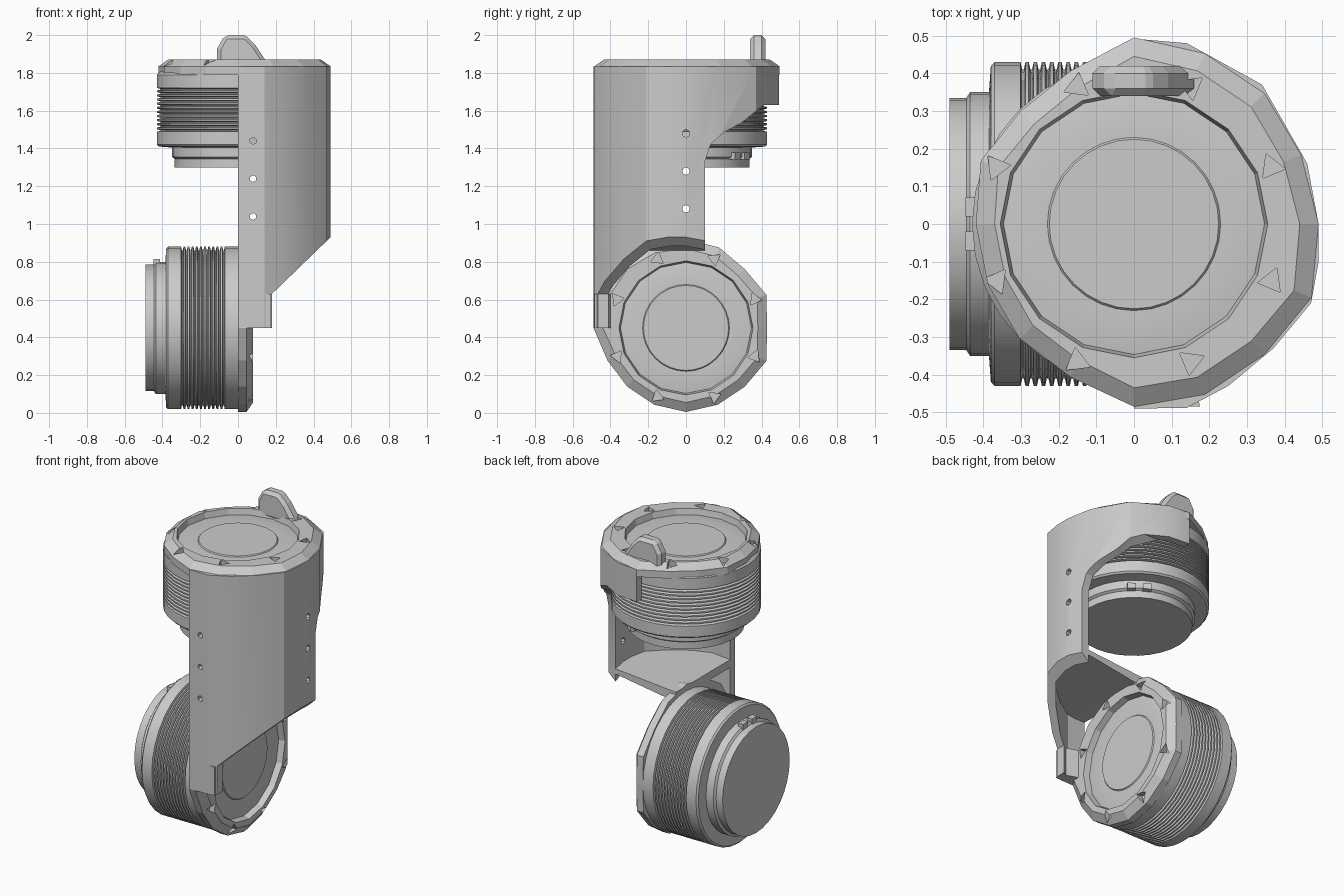
import bpy, bmesh, math
from mathutils import Matrix, Vector

if "Cube" in bpy.data.objects:
    bpy.data.objects.remove(bpy.data.objects["Cube"], do_unlink=True)

grey = bpy.data.materials.new("satin grey")
grey.use_nodes = True
grey.diffuse_color = (0.6, 0.6, 0.6, 1)
grey.node_tree.nodes["Principled BSDF"].inputs["Base Color"].default_value = grey.diffuse_color


def finish(name, bm, matrix=None):
    bmesh.ops.recalc_face_normals(bm, faces=bm.faces)
    if matrix:
        bm.transform(matrix)
    mesh = bpy.data.meshes.new(name)
    bm.to_mesh(mesh)
    bm.free()
    mesh.materials.append(grey)
    ob = bpy.data.objects.new(name, mesh)
    bpy.context.collection.objects.link(ob)
    return ob


def smooth(ob, degrees):
    bpy.ops.object.select_all(action='DESELECT')
    ob.select_set(True)
    bpy.context.view_layer.objects.active = ob
    bpy.ops.object.shade_smooth_by_angle(angle=math.radians(degrees))


def skin(bm, rings, closed=False):
    """Bridge rings of equal length, capping the ends unless closed."""
    loops = [[bm.verts.new(p) for p in ring] for ring in rings]
    pairs = list(zip(loops, loops[1:])) + ([(loops[-1], loops[0])] if closed else [])
    n = len(loops[0])
    for a, b in pairs:
        for i in range(n):
            j = (i + 1) % n
            bm.faces.new((a[i], a[j], b[j], b[i]))
    if not closed:
        bm.faces.new(loops[0])
        bm.faces.new(loops[-1])


def prism(name, outline, axis, lo, hi):
    place = {'x': lambda a, b, d: (d, a, b),
             'y': lambda a, b, d: (a, d, b),
             'z': lambda a, b, d: (a, b, d)}[axis]
    bm = bmesh.new()
    skin(bm, [[place(a, b, d) for a, b in outline] for d in (lo, hi)])
    return finish(name, bm)


def carve(ob, cutter, operation):
    mod = ob.modifiers.new("carve", 'BOOLEAN')
    mod.object, mod.operation, mod.solver = cutter, operation, 'EXACT'
    bpy.context.view_layer.objects.active = ob
    bpy.ops.object.modifier_apply(modifier=mod.name)
    bpy.data.objects.remove(cutter, do_unlink=True)


def circle(radius, z, n):
    return [(radius * math.cos(math.tau * i / n), radius * math.sin(math.tau * i / n), z)
            for i in range(n)]


def cutter_cylinder(matrix, radius, depth, sides):
    bm = bmesh.new()
    bmesh.ops.create_cone(bm, cap_ends=True, segments=sides, radius1=radius,
                          radius2=radius, depth=depth)
    return finish("cutter", bm, matrix)


def motor(name, matrix, flange_radii, port_angle):
    # Finned body turned around its own axis, from face plate to end cap
    profile = [(0.225, 0.048), (0.23, 0.042), (0.36, 0.042), (0.4, 0.03), (0.43, 0), (0.43, -0.07)]
    fins = 11
    pitch = 0.24 / fins
    for i in range(fins):
        top = -0.07 - i * pitch
        profile += [(0.41, top - 0.2 * pitch), (0.41, top - 0.4 * pitch),
                    (0.43, top - 0.6 * pitch), (0.43, top - pitch)]
    profile += [(0.43, -0.37), (0.42, -0.38), (0.35, -0.385), (0.35, -0.435),
                (0.335, -0.445), (0.335, -0.49)]
    bm = bmesh.new()
    skin(bm, [circle(r, z, 32) for r, z in profile])
    smooth(finish(name + "_body", bm, matrix), 25)

    # Faceted flange with a bevelled rim
    n = len(flange_radii)

    def rim(inset, z):
        return [((r - inset) * math.cos(math.tau * i / n),
                 (r - inset) * math.sin(math.tau * i / n), z)
                for i, r in enumerate(flange_radii)]
    bm = bmesh.new()
    skin(bm, [rim(0, 0), rim(0, 0.045), rim(0.05, 0.08),
              circle(0.355, 0.08, n), circle(0.345, 0.035, n), circle(0.345, 0, n)], True)
    flange = finish(name + "_flange", bm, matrix)
    # Triangular bolt pockets around the flange
    for i in range(8):
        spot = (Matrix.Rotation(math.tau * (i + 0.5) / 8, 4, 'Z')
                @ Matrix.Translation((0.395, 0, 0.075)))
        carve(flange, cutter_cylinder(matrix @ spot, 0.038, 0.06, 3), 'DIFFERENCE')

    # Cable port on the end cap
    for side in (-1, 1):
        bm = bmesh.new()
        bmesh.ops.create_cube(bm, size=1, matrix=(
            Matrix.Rotation(port_angle, 4, 'Z')
            @ Matrix.Translation((0.34, side * 0.045, -0.43))
            @ Matrix.Diagonal((0.05, 0.05, 0.035, 1))))
        finish(name + "_port", bm, matrix)


# Upper motor stands upright, lower motor lies along x
motor("upper_motor", Matrix.Translation((0, 0, 1.79)),
      [.49, .48, .49, .49, .495, .44, .425, .44, .42, .42, .43, .44, .485, .49, .49, .51],
      math.radians(55))
motor("lower_motor", Matrix.Translation((0, 0, 0.45)) @ Matrix.Rotation(math.pi / 2, 4, 'Y'),
      [.445, .44, .44, .46, .43, .46, .44, .46, .47, .48, .49, .49, .49, .45, .44, .44],
      math.pi)

# Bracket: curved shell trimmed by its front and side outlines
plan = [(0, -.49), (.14, -.488), (.25, -.43), (.37, -.33), (.47, -.21), (.49, -.1), (.49, 0),
        (.46, .16), (.34, .37), (.14, .48), (0, .492)]
inner = [(x * 0.9, y * 0.9) for x, y in plan]
bracket = prism("bracket_shell", plan + inner[::-1], 'z', 0.4, 1.9)
front_outline = [(-.05, .45), (.18, .45), (.18, .63), (.49, .93), (.6, 1), (.6, 1.835), (-.05, 1.835)]
side_outline = [(-.6, .3), (.1, .3), (.1, 1.33), (.13, 1.42), (.2, 1.485), (.3, 1.54),
                (.41, 1.63), (.6, 1.63), (.6, 1.88), (-.6, 1.88)]
carve(bracket, prism("cutter", front_outline, 'y', -1, 1), 'INTERSECT')
carve(bracket, prism("cutter", side_outline, 'x', -1, 1), 'INTERSECT')

# Screw holes through the side and front walls
for z in (1.08, 1.28, 1.48):
    carve(bracket, cutter_cylinder(Matrix.Translation((0.46, 0, z))
          @ Matrix.Rotation(math.pi / 2, 4, 'Y'), 0.02, 0.2, 8), 'DIFFERENCE')
    carve(bracket, cutter_cylinder(Matrix.Translation((0.08, -0.46, z - 0.04))
          @ Matrix.Rotation(math.pi / 2, 4, 'X'), 0.018, 0.2, 6), 'DIFFERENCE')
smooth(bracket, 25)

# Sloping floor joining the bracket to the lower flange
floor = prism("bracket_floor", [(0, .86), (.08, .86), (.48, .922), (.48, .95), (0, .91)],
              'y', -.5, .1)
carve(floor, prism("cutter", [(x * 0.97, y * 0.97) for x, y in plan], 'z', 0, 2), 'INTERSECT')

# Foot block tying the front wall to the lower flange
prism("bracket_foot", [(0, -.485), (.175, -.485), (.165, -.43), (.08, -.4), (0, -.4)], 'z', .45, .63)

# Locating tab on the rear of the upper flange
tab = prism("locating_tab", [(-.11, 1.83), (.17, 1.83), (.13, 1.89), (.09, 1.95), (.05, 1.99),
                             (.03, 2), (-.07, 2), (-.11, 1.93)], 'y', .34, .42)
bevel = tab.modifiers.new("soft edges", 'BEVEL')
bevel.width, bevel.segments = 0.02, 1
